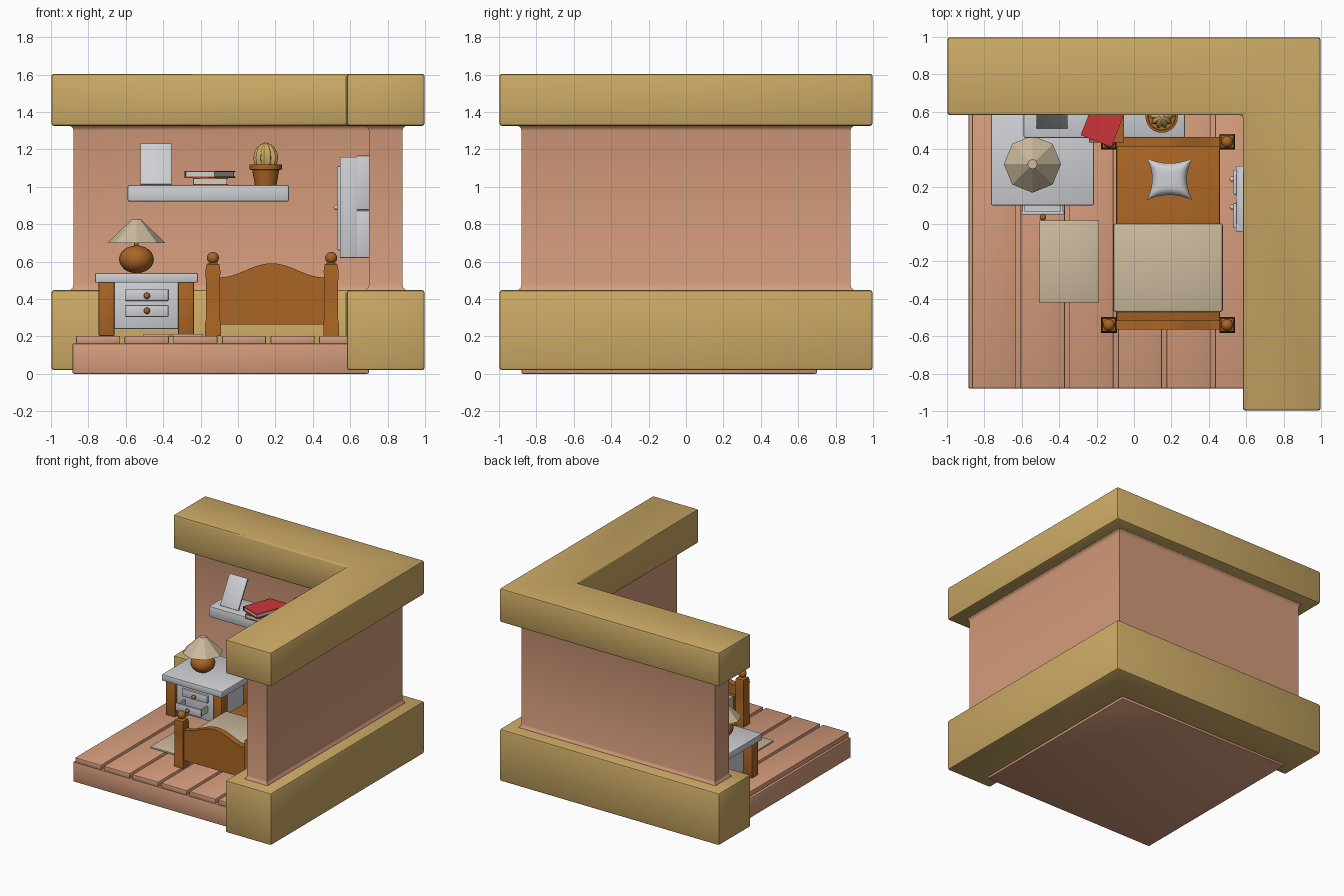
import bpy, bmesh, math
from mathutils import Matrix, Vector

cube = bpy.data.objects.get("Cube")
if cube:
    bpy.data.objects.remove(cube, do_unlink=True)


def material(name, rgb):
    m = bpy.data.materials.new(name)
    m.use_nodes = True
    m.diffuse_color = (*rgb, 1)
    m.node_tree.nodes["Principled BSDF"].inputs["Base Color"].default_value = (*rgb, 1)
    return m


TAN = material("tan", (0.60, 0.40, 0.13))
PINK = material("clay pink", (0.66, 0.33, 0.20))
WOOD = material("orange wood", (0.40, 0.13, 0.018))
GREY = material("pale grey", (0.62, 0.63, 0.66))
BEIGE = material("beige cloth", (0.60, 0.49, 0.34))
RED = material("red cover", (0.60, 0.035, 0.045))


def finish(name, bm, mat, angle=40):
    bmesh.ops.recalc_face_normals(bm, faces=bm.faces[:])
    me = bpy.data.meshes.new(name)
    bm.to_mesh(me)
    bm.free()
    me.polygons.foreach_set("use_smooth", [angle > 0] * len(me.polygons))
    if angle:
        me.set_sharp_from_angle(angle=math.radians(angle))
    me.materials.append(mat)
    ob = bpy.data.objects.new(name, me)
    bpy.context.collection.objects.link(ob)
    return ob


def round_edges(bm, width):
    if width:
        bm.normal_update()
        edges = [e for e in bm.edges if e.calc_face_angle(0) > 0.7]
        bmesh.ops.bevel(bm, geom=edges, offset=width, segments=2, profile=0.5, affect='EDGES')


def box(name, x, y, z, mat, bevel=0.006):
    """Box from (min, max) ranges."""
    bm = bmesh.new()
    bmesh.ops.create_cube(bm, size=1)
    for v in bm.verts:
        v.co = [sum(r) / 2 + c * (r[1] - r[0]) for c, r in zip(v.co, (x, y, z))]
    round_edges(bm, bevel)
    return finish(name, bm, mat)


def stack(bm, rings):
    """Skin a list of equal rings of points and cap both ends."""
    vs = [[bm.verts.new(p) for p in ring] for ring in rings]
    n = len(vs[0])
    for a, b in zip(vs, vs[1:]):
        for i in range(n):
            bm.faces.new((a[i], a[(i + 1) % n], b[(i + 1) % n], b[i]))
    bm.faces.new(vs[0][::-1])
    bm.faces.new(vs[-1])


def lathe(name, centre, profile, mat, sides=24, turn=0.0, angle=40, lobe=0.0, lobes=10):
    """Turn (radius, z) points about a vertical axis, optionally ribbed."""
    bm = bmesh.new()
    rings = []
    for r, z in profile:
        ring = []
        for i in range(sides):
            a = turn + 2 * math.pi * i / sides
            k = r * (1 - lobe * (0.5 - 0.5 * math.cos(lobes * a)))
            ring.append((centre[0] + k * math.cos(a), centre[1] + k * math.sin(a), z))
        rings.append(ring)
    stack(bm, rings)
    return finish(name, bm, mat, angle)


def ball(name, centre, r, mat, squash=1.0):
    bm = bmesh.new()
    bmesh.ops.create_uvsphere(bm, u_segments=20, v_segments=12, radius=r)
    for v in bm.verts:
        v.co = Vector((v.co.x, v.co.y, v.co.z * squash)) + Vector(centre)
    return finish(name, bm, mat)


def corner_wall(name, rings, mat, bevel=0):
    """L-shaped wall from (offset, z) rings."""
    bm = bmesh.new()
    loops = []
    for d, z in rings:
        o, i = 0.88 + d, 0.70 - d
        loops.append([(x, y, z) for x, y in
                      ((-o, o), (-o, i), (i, i), (i, -o), (o, -o), (o, o))])
    stack(bm, loops)
    round_edges(bm, bevel)
    return finish(name, bm, mat)


# Walls and their thick borders
corner_wall("walls", [(0.018, 0.43), (0.016, 0.448), (0.004, 0.46), (0, 0.475),
                      (0, 1.30), (0.004, 1.315), (0.016, 1.325), (0.018, 1.34)], PINK)
corner_wall("lower_border", [(0.118, 0.02), (0.118, 0.448)], TAN, 0.015)
corner_wall("upper_border", [(0.118, 1.325), (0.118, 1.604)], TAN, 0.015)

# Floor slab and planks
box("floor_base", (-0.885, 0.70), (-0.88, 0.70), (0, 0.163), PINK, 0.008)
for i in range(6):
    x = -0.866 + i * 0.26
    box(f"floor_plank_{i + 1}", (x, x + 0.236), (-0.88, 0.70), (0.16, 0.203), PINK, 0.007)
box("rug", (-0.505, -0.187), (-0.42, 0.02), (0.2, 0.214), BEIGE, 0.003)

# Bed: arched end boards between turned posts
for end, yc in (("foot", -0.54), ("head", 0.44)):
    bm = bmesh.new()
    loops = []
    for y in (yc - 0.025, yc + 0.025):
        arch = [(0.56 * t / 16 - 0.10,
                 0.515 + 0.038 * (1 + math.cos(math.pi * (t / 8 - 1)))) for t in range(17)]
        outline = [(0.46, 0.265), (-0.10, 0.265)] + arch
        loops.append([(px, y, pz) for px, pz in outline])
    stack(bm, loops)
    finish(end + "_board", bm, WOOD)
    for side, xc in (("right", -0.134), ("left", 0.498)):
        post = [(0.042, 0.203), (0.042, 0.27), (0.037, 0.29), (0.037, 0.48),
                (0.040, 0.55), (0.034, 0.585), (0.016, 0.595)]
        lathe(f"{end}_post_{side}", (xc, yc), [(r * math.sqrt(2), z) for r, z in post],
              WOOD, sides=4, turn=math.pi / 4)
        ball(f"{end}_knob_{side}", (xc, yc, 0.62), 0.032, WOOD)
box("mattress", (-0.095, 0.46), (-0.53, 0.43), (0.27, 0.44), WOOD, 0.012)
box("blanket", (-0.11, 0.475), (-0.47, 0.003), (0.32, 0.455), BEIGE, 0.012)

# Pillow with pinched corners
bm = bmesh.new()
bmesh.ops.create_cube(bm, size=2)
bmesh.ops.subdivide_edges(bm, edges=bm.edges[:], cuts=9, use_grid_fill=True)
for v in bm.verts:
    u, w, h = v.co
    puff = ((1 - u ** 4) * (1 - w ** 4)) ** 0.5
    v.co = (0.19 + 0.122 * u * (1 - 0.24 * (1 - w * w)),
            0.24 + 0.112 * w * (1 - 0.24 * (1 - u * u)),
            0.477 + h * (0.004 + 0.036 * puff))
finish("pillow", bm, GREY, 60)

# Bedside table with its lower drawer pulled out
box("table_top", (-0.765, -0.215), (0.10, 0.62), (0.487, 0.54), GREY, 0.008)
for xa in (-0.745, -0.32):
    for ya in (0.125, 0.515):
        box("table_leg", (xa, xa + 0.085), (ya, ya + 0.08), (0.203, 0.49), WOOD)
box("table_body", (-0.668, -0.312), (0.15, 0.58), (0.24, 0.49), GREY, 0.004)
DX = (-0.605, -0.372)
box("upper_drawer_front", DX, (0.132, 0.152), (0.39, 0.452), GREY, 0.004)
ball("upper_drawer_knob", (-0.487, 0.12, 0.417), 0.017, WOOD)
box("lower_drawer_front", DX, (0.05, 0.068), (0.305, 0.367), GREY, 0.004)
box("lower_drawer_base", (-0.595, -0.382), (0.06, 0.16), (0.308, 0.318), GREY, 0)
for xa in (-0.597, -0.394):
    box("lower_drawer_side", (xa, xa + 0.014), (0.06, 0.16), (0.308, 0.36), GREY, 0)
ball("lower_drawer_knob", (-0.487, 0.036, 0.337), 0.017, WOOD)

# Lamp
LAMP = (-0.543, 0.32)
ball("lamp_base", (*LAMP, 0.612), 0.093, WOOD, 0.8)
lathe("lamp_stem", LAMP, [(0.012, 0.66), (0.012, 0.81)], WOOD, 12)
lathe("lamp_shade", LAMP, [(0.153, 0.70), (0.026, 0.825)], BEIGE, 8, angle=0)

# Wall shelf with a leaning panel
box("shelf", (-0.59, 0.272), (0.46, 0.71), (0.92, 1.01), GREY, 0.01)
panel = box("leaning_panel", (-0.083, 0.083), (-0.007, 0.007), (0, 0.25), GREY, 0.002)
panel.matrix_world = Matrix.Translation((-0.438, 0.515, 1.012)) @ Matrix.Rotation(-0.52, 4, 'X')


# Books: two covers, a spine and the pages
def book(name, corner, turn, w, d, z, h, mat):
    t = 0.006
    place = Matrix.Translation((*corner, z)) @ Matrix.Rotation(turn, 4, 'Z')
    for part, x, y, zz, m in (
            ("cover_bottom", (0, w), (0, d), (0, t), mat),
            ("cover_top", (0, w), (0, d), (h - t, h), mat),
            ("spine", (0, t), (0, d), (t, h - t), mat),
            ("pages", (t, w - t), (t, d - t), (t, h - t), GREY)):
        box(f"{name}_{part}", x, y, zz, m, 0).matrix_world = place


book("lower_book", (-0.24, 0.435), 0.0, 0.187, 0.25, 1.01, 0.037, WOOD)
book("upper_book", (-0.285, 0.475), -0.37, 0.176, 0.29, 1.048, 0.036, RED)

# Potted cactus
POT = (0.148, 0.575)
lathe("pot", POT, [(0.058, 1.01), (0.072, 1.09), (0.087, 1.092), (0.087, 1.118),
                   (0.074, 1.12), (0.072, 1.108)], WOOD)
lathe("cactus", POT, [(0.052, 1.10), (0.062, 1.13), (0.066, 1.155), (0.061, 1.185),
                      (0.047, 1.21), (0.026, 1.228), (0.004, 1.236)], TAN,
      sides=60, lobe=0.25, angle=70)

# Wall cabinet with raised door frame
CY = (-0.04, 0.31)
for low, high in ((0.62, 0.873), (0.877, 1.166)):
    box("cabinet_back", (0.635, 0.71), CY, (low, high), GREY, 0.004)
box("cabinet_body", (0.56, 0.638), CY, (0.62, 1.16), GREY, 0.004)
for ya, yb in ((-0.04, 0), (0.118, 0.152), (0.27, 0.31)):
    box("cabinet_stile", (0.545, 0.563), (ya, yb), (0.62, 1.16), GREY, 0.003)
for za in (0.62, 1.115):
    box("cabinet_rail", (0.546, 0.563), CY, (za, za + 0.045), GREY, 0.003)
for ya, yb in ((-0.022, 0.112), (0.158, 0.29)):
    box("cabinet_door", (0.532, 0.55), (ya, yb), (0.66, 1.11), GREY, 0.004)
for y in (0.09, 0.24):
    ball("cabinet_knob", (0.525, y, 0.89), 0.014, GREY)
